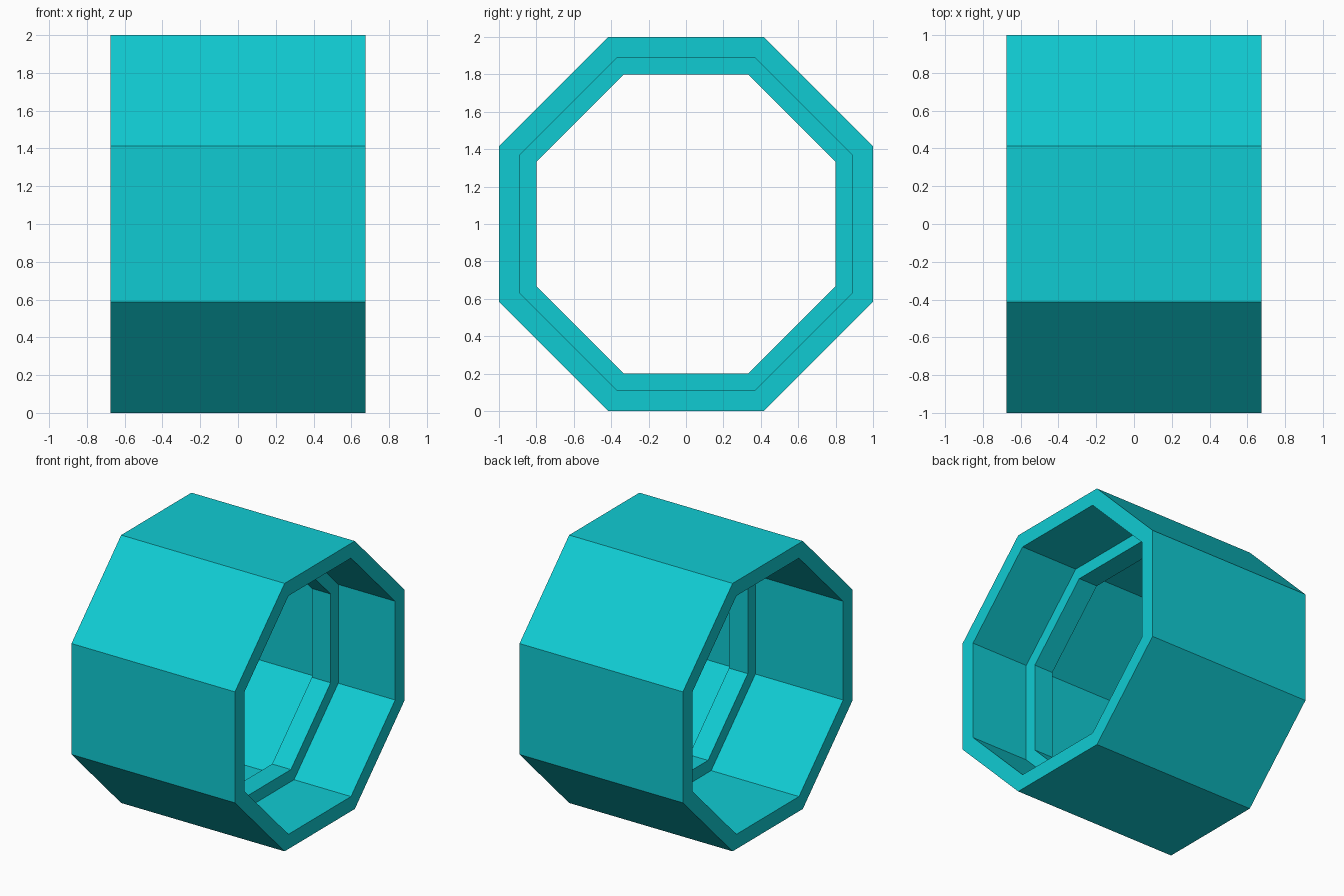
import bpy, bmesh, math

cube = bpy.data.objects.get("Cube")
if cube:
    bpy.data.objects.remove(cube, do_unlink=True)

# Material
teal = bpy.data.materials.new("teal")
teal.use_nodes = True
colour = (0.005, 0.6, 0.65, 1.0)
teal.diffuse_color = colour
teal.node_tree.nodes["Principled BSDF"].inputs["Base Color"].default_value = colour

SIDES = 8
HALF_LENGTH = 0.675
OUTER, INNER, LIP = 1.0, 0.89, 0.80      # distances from axis to the flats
LIP_START, LIP_END = 0.05, 0.205         # off-centre inner lip along x

# Closed wall section: (x, distance from axis to the flat)
section = [
    (-HALF_LENGTH, OUTER), (HALF_LENGTH, OUTER),
    (HALF_LENGTH, INNER), (LIP_END, INNER),
    (LIP_END, LIP), (LIP_START, LIP),
    (LIP_START, INNER), (-HALF_LENGTH, INNER),
]


def lathe_x(name, profile, sides, centre_z, material):
    """Sweep a closed section around the x axis as a flat-sided ring."""
    bm = bmesh.new()
    rings = []
    for i in range(sides):
        a = 2 * math.pi * (i + 0.5) / sides
        k = 1 / math.cos(math.pi / sides)    # flat distance to corner radius
        rings.append([bm.verts.new((x, r * k * math.cos(a),
                                    centre_z + r * k * math.sin(a)))
                      for x, r in profile])
    n = len(profile)
    for i in range(sides):
        a, b = rings[i], rings[(i + 1) % sides]
        for j in range(n):
            bm.faces.new((a[j], a[(j + 1) % n], b[(j + 1) % n], b[j]))
    bmesh.ops.recalc_face_normals(bm, faces=bm.faces[:])
    mesh = bpy.data.meshes.new(name)
    bm.to_mesh(mesh)
    bm.free()
    mesh.materials.append(material)
    obj = bpy.data.objects.new(name, mesh)
    bpy.context.collection.objects.link(obj)
    return obj


# Octagonal sleeve with its inner lip
lathe_x("octagonal_sleeve", section, SIDES, OUTER, teal)
